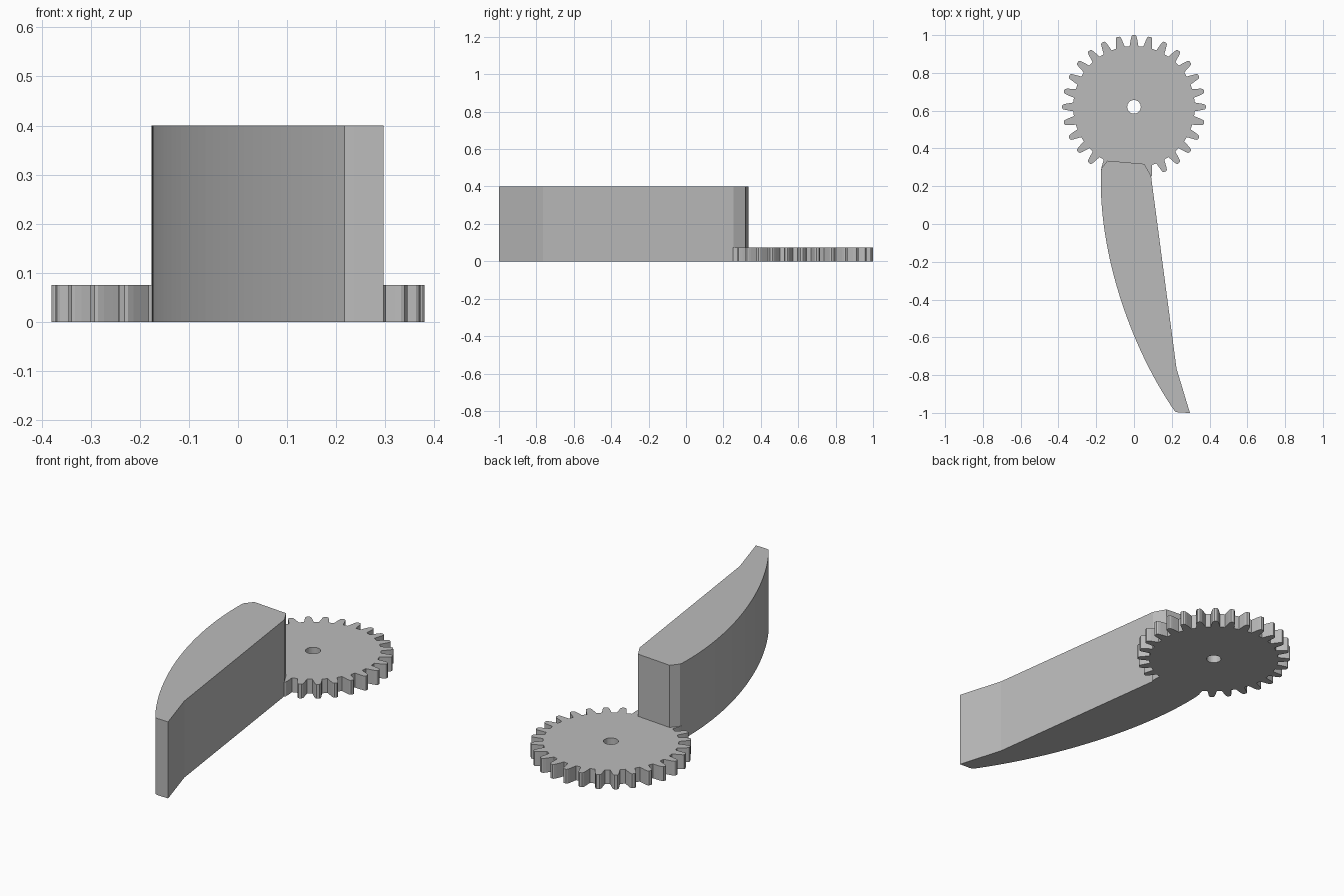
import bpy, bmesh, math
from mathutils import Vector
from mathutils.geometry import interpolate_bezier

cube = bpy.data.objects.get("Cube")
if cube:
    bpy.data.objects.remove(cube)

GREY = (0.5, 0.5, 0.5, 1)
grey = bpy.data.materials.new("plain grey")
grey.use_nodes = True
grey.diffuse_color = GREY
grey.node_tree.nodes["Principled BSDF"].inputs["Base Color"].default_value = GREY


def plate(name, loops, height):
    """Fill closed 2D outlines (the first outer, the rest holes) and extrude upward."""
    bm = bmesh.new()
    edges = []
    for loop in loops:
        verts = [bm.verts.new((x, y, 0)) for x, y in loop]
        edges += [bm.edges.new((a, b)) for a, b in zip(verts, verts[1:] + verts[:1])]
    bmesh.ops.triangle_fill(bm, edges=edges, use_beauty=True, normal=(0, 0, 1))
    top = bmesh.ops.extrude_face_region(bm, geom=bm.faces[:], use_keep_orig=True)["geom"]
    bmesh.ops.translate(bm, vec=(0, 0, height),
                        verts=[v for v in top if isinstance(v, bmesh.types.BMVert)])
    bmesh.ops.recalc_face_normals(bm, faces=bm.faces[:])
    mesh = bpy.data.meshes.new(name)
    bm.to_mesh(mesh)
    bm.free()
    mesh.materials.append(grey)
    obj = bpy.data.objects.new(name, mesh)
    bpy.context.collection.objects.link(obj)
    return obj


def polar(radius, angle, cy=0.62):
    return radius * math.sin(angle), cy + radius * math.cos(angle)


# Toothed wheel with an axle hole
TEETH = 28
half_tooth = [(0.322, 0.072), (0.342, 0.058), (0.362, 0.045), (0.375, 0.034), (0.38, 0.018)]
tooth = [(r, -a) for r, a in half_tooth] + [(r, a) for r, a in reversed(half_tooth)]
rim = [polar(r, a + math.tau * i / TEETH) for i in range(TEETH) for r, a in tooth]
hole = [polar(0.036, math.tau * i / 32) for i in range(32)]
plate("gear_wheel", [rim, hole], 0.075)

# Tall curved arm: bowed outer side, straight inner side
bow = interpolate_bezier(Vector((-0.175, 0.28)), Vector((-0.19, -0.15)),
                         Vector((-0.02, -0.65)), Vector((0.217, -0.993)), 32)
outline = [(p.x, p.y) for p in bow]
outline += [(0.235, -0.998), (0.296, -1), (0.225, -0.765), (0.09, 0.255),
            (0.055, 0.318), (-0.14, 0.335), (-0.172, 0.295)]
plate("curved_arm", [outline], 0.4)
